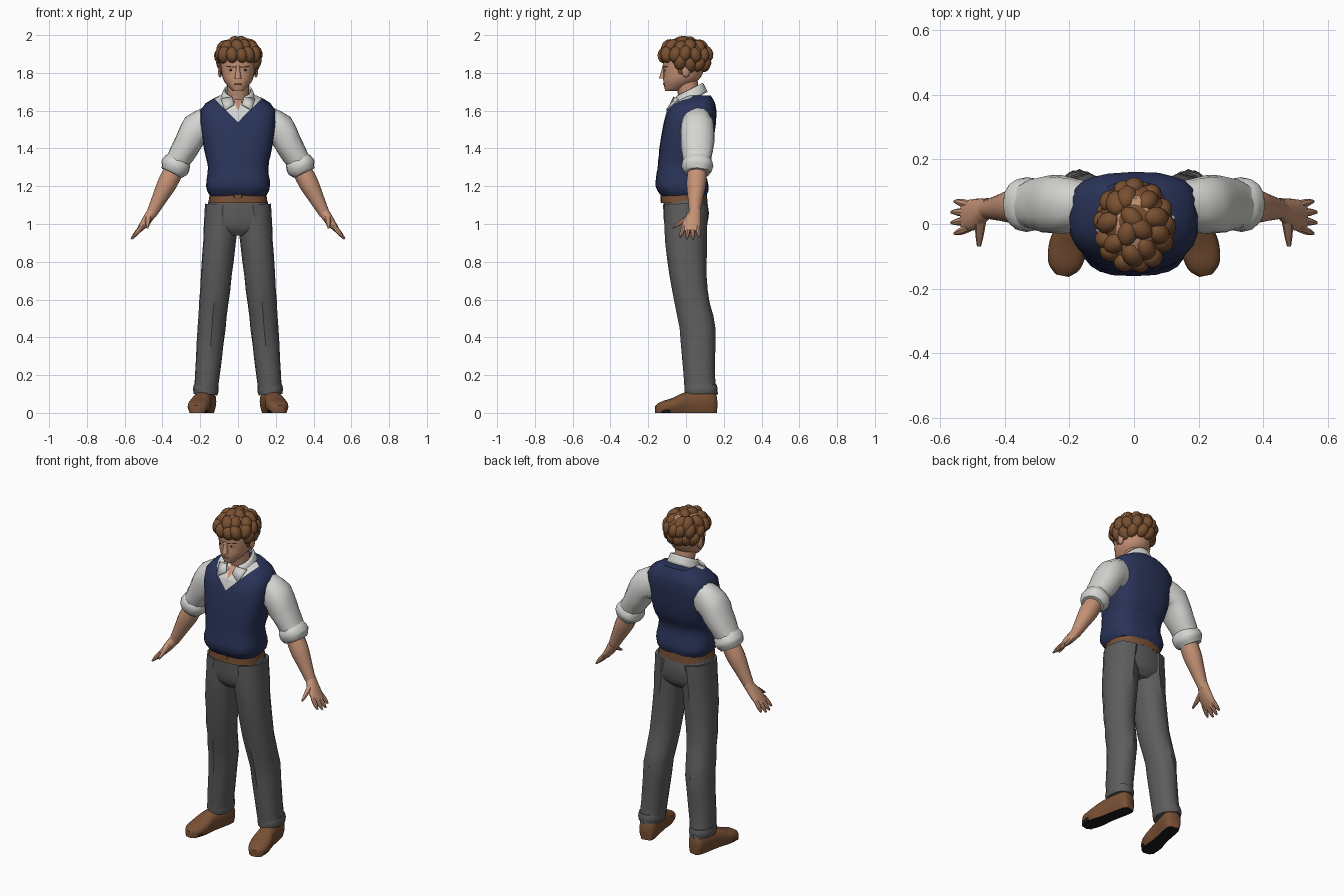
import bpy, bmesh, random
from math import sin, cos, pi, radians, copysign
from mathutils import Vector, Matrix

random.seed(4)
cube = bpy.data.objects.get("Cube")
if cube:
    bpy.data.objects.remove(cube, do_unlink=True)


def material(name, red, green, blue):
    mat = bpy.data.materials.new(name)
    mat.use_nodes = True
    mat.diffuse_color = (red, green, blue, 1)
    shader = mat.node_tree.nodes["Principled BSDF"]
    shader.inputs["Base Color"].default_value = mat.diffuse_color
    shader.inputs["Roughness"].default_value = .8
    return mat


SKIN = material("skin", .56, .29, .18)
LIP = material("lip", .4, .17, .11)
HAIR = material("brown hair", .19, .08, .03)
LEATHER = material("brown leather", .19, .08, .035)
NAVY = material("navy knit", .023, .034, .1)
GREY = material("grey cloth", .11, .11, .11)
WHITE = material("white shirt", .66, .66, .64)
DARK = material("dark sole", .01, .01, .01)


def finish(name, bm, *materials, mirror=False, angle=40):
    """Turn a bmesh into a shaded object, mirrored on x when asked."""
    bmesh.ops.recalc_face_normals(bm, faces=bm.faces)
    mesh = bpy.data.meshes.new(name)
    bm.to_mesh(mesh)
    bm.free()
    for mat in materials:
        mesh.materials.append(mat)
    mesh.shade_smooth()
    mesh.set_sharp_from_angle(angle=radians(angle))
    ob = bpy.data.objects.new(name, mesh)
    bpy.context.collection.objects.link(ob)
    if mirror:
        ob.modifiers.new("Mirror", "MIRROR").use_mirror_merge = False
    return ob


def body(*sections):
    """Centred rings from (height, half width, front, back)."""
    return [(0, (front + back) / 2, z, width, (back - front) / 2) for z, width, front, back in sections]


def along(start, end, widths, depth=1):
    """Evenly spaced rings on a straight line."""
    start, end = Vector(start), Vector(end)
    return [(*start.lerp(end, i / (len(widths) - 1)), w, w * depth) for i, w in enumerate(widths)]


def spline(rings, steps=3):
    """Add in-between rings on a smooth curve through the given ones."""
    keys = [Vector(ring) for ring in rings]
    keys = [keys[0], *keys, keys[-1]]
    result = []
    for a, b, c, d in zip(keys, keys[1:], keys[2:], keys[3:]):
        for step in range(steps):
            t = step / steps
            result.append(b + ((c - a) * t + (a * 2 - b * 5 + c * 4 - d) * t ** 2
                               + (b * 3 - a - c * 3 + d) * t ** 3) / 2)
    return result + [keys[-1]]


def loft(rings, sides=16, power=2, deep=(0, 1, 0), crease=0, jitter=0, capped=True):
    """Skin rings of (x, y, z, half width, half depth), each square to the path."""
    bm = bmesh.new()
    deep = Vector(deep)
    rings = spline(rings)
    centres = [Vector(ring[:3]) for ring in rings]
    loops = []
    for i, centre in enumerate(centres):
        tangent = centres[min(i + 1, len(centres) - 1)] - centres[max(i - 1, 0)]
        wide = deep.cross(tangent).normalized()
        loop = []
        for k in range(sides):
            c, s = (copysign(abs(f(2 * pi * k / sides)) ** (2 / power), f(2 * pi * k / sides)) for f in (cos, sin))
            if abs(s) > .99:
                s *= 1 + crease
            wrinkle = Vector([random.uniform(-jitter, jitter) for axis in "xyz"])
            loop.append(bm.verts.new(centre + wide * rings[i][3] * c + deep * rings[i][4] * s + wrinkle))
        loops.append(loop)
    for low, high in zip(loops, loops[1:]):
        for k in range(sides):
            bm.faces.new((low[k - 1], low[k], high[k], high[k - 1]))
    if capped:
        bm.faces.new(loops[0])
        bm.faces.new(loops[-1])
    return bm


def blob(name, centre, size, mat, mirror=False):
    bm = bmesh.new()
    bmesh.ops.create_uvsphere(bm, u_segments=12, v_segments=8, radius=1,
                              matrix=Matrix.Translation(centre) @ Matrix.Diagonal((*size, 1)))
    finish(name, bm, mat, mirror=mirror)


# Vest, with the shirt and throat openings cut into its front
bm = loft(body((1.15, .15, -.13, .11), (1.2, .17, -.16, .12), (1.3, .16, -.15, .1), (1.4, .18, -.14, .14),
               (1.6, .2, -.1, .16), (1.68, .1, 0, .13)), sides=24, power=2.9, jitter=.002)
openings = ((1.54, 1), (1.6, .45))


def on_chest(face):
    centre = face.calc_center_median()
    return centre.y < .03 and centre.z > 1.45


for base, slope in openings:
    for side in (1, -1):
        front = [face for face in bm.faces if on_chest(face)]
        geom = set(front)
        for face in front:
            geom.update(face.edges, face.verts)
        bmesh.ops.bisect_plane(bm, geom=list(geom), plane_co=(0, 0, base), plane_no=(side, 0, -slope))
for face in filter(on_chest, bm.faces):
    centre = face.calc_center_median()
    face.material_index = sum(abs(centre.x) < (centre.z - base) * slope for base, slope in openings)
finish("vest", bm, NAVY, WHITE, SKIN)

# Neck and shirt collar, open at the throat
finish("neck", loft(along((0, .03, 1.6), (0, 0, 1.77), (.055, .06))), SKIN)
bm = loft(along((0, .015, 1.65), (0, .015, 1.71), (.1, .075)), sides=24, deep=(0, 1, .5), capped=False)
centres = {face: face.calc_center_median() for face in bm.faces}
throat = [face for face, centre in centres.items() if centre.y < 0 and abs(centre.x) < .03]
bmesh.ops.delete(bm, geom=throat, context="FACES")
collar = finish("collar", bm, WHITE)
bm = bmesh.new()
corners = ((.02, -.08, 1.63), (.03, -.06, 1.67), (.09, -.04, 1.66), (.07, -.1, 1.6))
bm.faces.new([bm.verts.new(corner) for corner in corners])
flap = finish("collar_flap", bm, WHITE, mirror=True)
for cloth in (collar, flap):
    cloth.modifiers.new("Thickness", "SOLIDIFY").thickness = .008

# Belt and buckle
finish("belt", loft(along((0, -.01, 1.11), (0, -.01, 1.17), (.155, .15), depth=.8), sides=24, power=2.6), LEATHER)
finish("buckle", loft(along((0, -.13, 1.12), (0, -.13, 1.16), (.02, .02), depth=.3), power=5), LEATHER)

# Trousers: the legs splay evenly and step back at the knee
seat = body((1.14, .15, -.12, .11), (1.06, .17, -.12, .12), (.98, .17, -.11, .11), (.94, .1, -.08, .08))
finish("trouser_seat", loft(seat, sides=20, power=2.5, jitter=.002), GREY)
leg = [(.18 - .09 * z, y, z, .06 + .03 * z, depth) for z, y, depth in
       ((1.1, 0, .11), (.9, 0, .105), (.65, .02, .09), (.45, .06, .09), (.2, .07, .08), (.1, .08, .085))]
finish("trouser_leg", loft(leg, power=2.3, crease=.05, jitter=.002), GREY, mirror=True, angle=35)
finish("trouser_hem", loft(along((.17, .08, .15), (.17, .08, .1), (.064, .068, .064), depth=1.28), power=2.3),
       GREY, mirror=True)

# Shoes, toes turned out, flattened below with dark soles
shoe = [(.19 - .2 * y, y, height / 2, width, height / 2) for y, width, height in
        ((.16, .03, .09), (.13, .05, .12), (0, .05, .11), (-.07, .06, .08), (-.13, .05, .06), (-.16, .02, .04))]
bm = loft(shoe, power=2.5, deep=(0, 0, 1))
for vert in bm.verts:
    if vert.co.z < .015:
        vert.co.z = 0
for face in bm.faces:
    face.material_index = int(face.calc_center_median().z < .01)
finish("shoe", bm, LEATHER, DARK, mirror=True)

# Sleeves with rolled cuffs
sleeve = [(x, .06, z, width, depth) for x, z, width, depth in
          ((.14, 1.53, .1, .07), (.22, 1.5, .085, .09), (.28, 1.4, .07, .085), (.33, 1.32, .06, .07))]
finish("sleeve", loft(sleeve, power=2.3, jitter=.003), WHITE, mirror=True)
cuff = along((.31, .06, 1.35), (.35, .06, 1.27), (.06, .075, .076, .06), depth=1.08)
finish("rolled_cuff", loft(cuff, power=2.3, jitter=.002), WHITE, mirror=True)

# Forearm, palm, fingers and thumb
forearm = along((.33, .06, 1.3), (.46, .045, 1.05), (.05, .052, .04, .028))
finish("forearm", loft(forearm), SKIN, mirror=True)
palm = ((.45, .05, 1.07, .028, .03), (.49, .03, 1.01, .024, .048), (.53, .025, .96, .012, .047))
finish("palm", loft(palm), SKIN, mirror=True)
for k, finger in enumerate(("little", "ring", "middle", "index")):
    tip = Vector((.57, .07 - .033 * k, .915)) - Vector((.01, 0, -.01)) * abs(k - 1.5)
    rings = along((.51, .06 - .024 * k, .985), tip, (.013, .013, .011, .005))
    finish(finger + "_finger", loft(rings, sides=8), SKIN, mirror=True)
thumb = along((.475, .02, 1.04), (.48, -.07, .98), (.02, .016, .012, .006))
finish("thumb", loft(thumb, sides=8, deep=(0, 0, 1)), SKIN, mirror=True)

# Head and face
head = body((1.705, .03, -.11, -.04), (1.75, .07, -.12, .05), (1.8, .087, -.12, .09),
            (1.9, .093, -.12, .11), (1.97, .05, -.08, .08))
finish("head", loft(head, sides=20, power=2.2), SKIN, angle=60)
finish("nose", loft(along((0, -.116, 1.84), (0, -.125, 1.77), (.008, .012, .018))), SKIN)
blob("ear", (.095, 0, 1.81), (.012, .022, .034), SKIN, mirror=True)
blob("eye", (.037, -.11, 1.815), (.014, .007, .005), WHITE, mirror=True)
blob("iris", (.037, -.115, 1.815), (.005, .004, .005), DARK, mirror=True)
blob("lips", (0, -.116, 1.74), (.022, .006, .005), LIP)
brow = along((.014, -.12, 1.83), (.06, -.1, 1.835), (.003, .005, .003))
finish("eyebrow", loft(brow, sides=6, deep=(0, 0, 1)), HAIR, mirror=True)
blob("sideburn", (.09, -.03, 1.82), (.008, .014, .03), HAIR, mirror=True)

# Curly hair: a cap covered with rows of oval curls, lower at the nape than at the brow
blob("hair_cap", (0, .01, 1.89), (.11, .12, .09), HAIR)
bm = bmesh.new()
for elevation, count in ((78, 3), (40, 9), (5, 13), (-25, 13), (-50, 11)):
    for k in range(count):
        turn = 2 * pi * (k + random.uniform(-.2, .2) + elevation / 80) / count
        rise = radians(elevation + random.uniform(-6, 6))
        out = Vector((cos(turn) * cos(rise), sin(turn) * cos(rise), sin(rise)))
        reach = Vector((.097, .118, .075 if rise > 0 else .1))
        centre = Vector((0, -.005, 1.89)) + out * reach
        if centre.z > 1.84 - .04 * out.y:
            size = random.uniform(.036, .042)
            facing = out.to_track_quat("Z", "Y").to_matrix().to_4x4()
            twist = Matrix.Rotation(random.uniform(-.5, .5), 4, "Z")
            shape = Matrix.Diagonal((.85 * size, 1.15 * size, .85 * size, 1))
            bmesh.ops.create_icosphere(bm, subdivisions=2, radius=1,
                                       matrix=Matrix.Translation(centre) @ facing @ twist @ shape)
finish("hair_curls", bm, HAIR)
